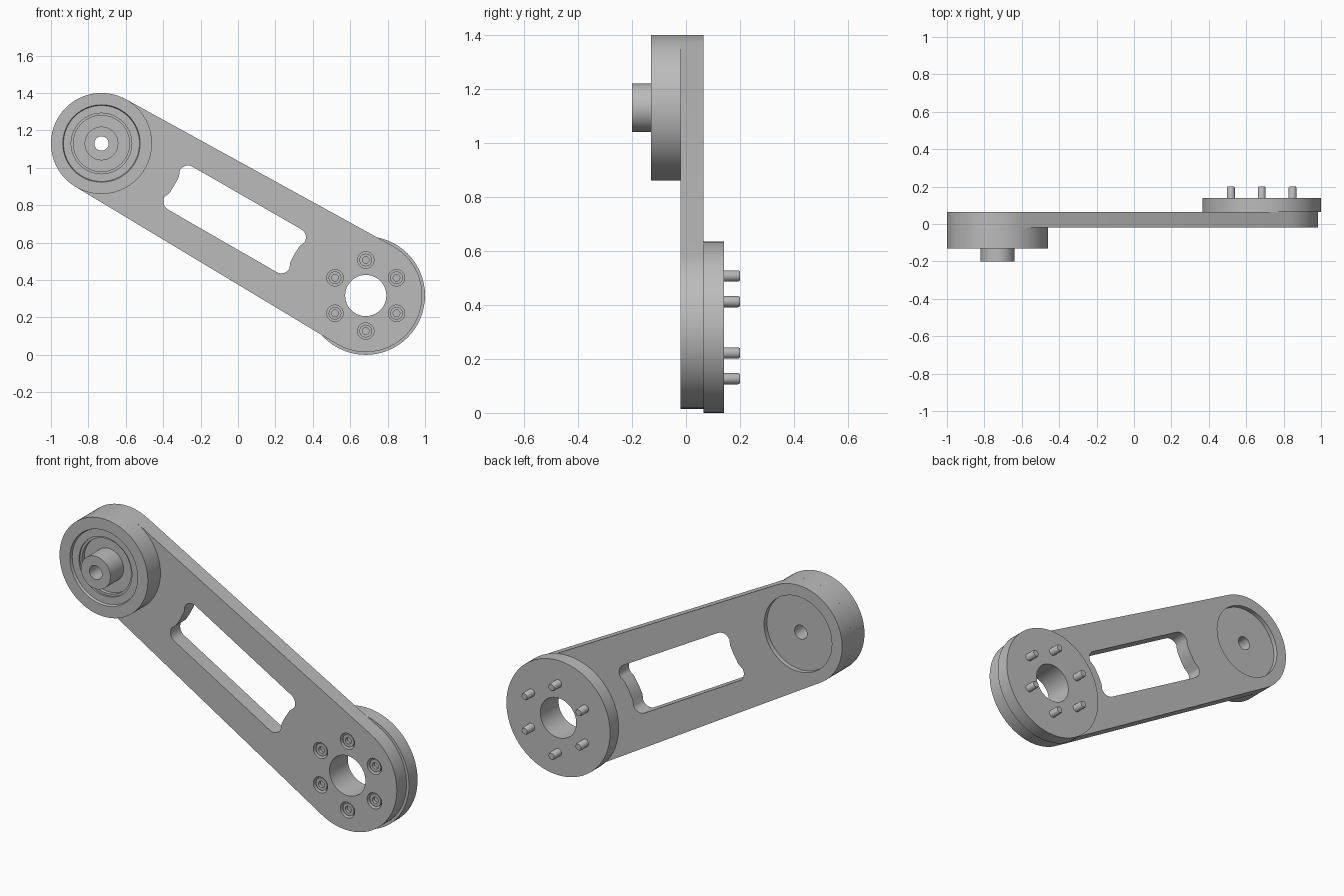
import bpy, bmesh
from math import sin, cos, acos, atan2, hypot, pi, radians

cube = bpy.data.objects.get("Cube")
if cube:
    bpy.data.objects.remove(cube, do_unlink=True)

SEGMENTS = 64
UPPER = (-0.73, 1.13)       # shaft end of the arm (x, z)
LOWER = (0.683, 0.317)      # flange end of the arm (x, z)
UPPER_R, LOWER_R = 0.27, 0.302
FRONT, BACK = -0.02, 0.065  # arm faces along y

grey = bpy.data.materials.new("plain_grey")
grey.use_nodes = True
grey.diffuse_color = (0.5, 0.5, 0.5, 1)
grey.node_tree.nodes["Principled BSDF"].inputs["Base Color"].default_value = (0.5, 0.5, 0.5, 1)


def finish(obj):
    bpy.ops.object.select_all(action='DESELECT')
    obj.select_set(True)
    bpy.context.view_layer.objects.active = obj
    bpy.ops.object.shade_smooth_by_angle(angle=radians(30))


def lathe(name, centre, profile, segments=SEGMENTS):
    """Turn (radius, y) points round an axis parallel to y."""
    bm = bmesh.new()
    rings = []
    for i in range(segments):
        a = 2 * pi * i / segments
        rings.append([bm.verts.new((centre[0] + r * cos(a), y, centre[1] + r * sin(a)))
                      for r, y in profile])
    count = len(profile)
    steps = count if profile[0][0] > 0 else count - 1
    for i in range(segments):
        here, there = rings[i], rings[(i + 1) % segments]
        for j in range(steps):
            k = (j + 1) % count
            bm.faces.new((here[j], here[k], there[k], there[j]))
    bmesh.ops.remove_doubles(bm, verts=bm.verts, dist=1e-5)
    bmesh.ops.recalc_face_normals(bm, faces=bm.faces)
    mesh = bpy.data.meshes.new(name)
    bm.to_mesh(mesh)
    bm.free()
    mesh.materials.append(grey)
    obj = bpy.data.objects.new(name, mesh)
    bpy.context.collection.objects.link(obj)
    finish(obj)
    return obj


def arc(centre, radius, start, end, steps):
    return [(centre[0] + radius * cos(start + (end - start) * i / steps),
             centre[1] + radius * sin(start + (end - start) * i / steps))
            for i in range(steps + 1)]


def circle(centre, radius, steps=SEGMENTS):
    return arc(centre, radius, 0, 2 * pi, steps)[:-1]


# Arm outline: two circles joined by their tangents
dx, dz = LOWER[0] - UPPER[0], LOWER[1] - UPPER[1]
tilt = atan2(dz, dx)
swing = acos((UPPER_R - LOWER_R) / hypot(dx, dz))
outline = (arc(LOWER, LOWER_R, tilt - swing, tilt + swing, 32)
           + arc(UPPER, UPPER_R, tilt + swing, tilt + 2 * pi - swing, 32))

# Slot: rounded corners, ends curving round the two hubs
slot_local = []
for su, sv, start in ((1, 1, 0), (-1, 1, 90), (-1, -1, 180), (1, -1, 270)):
    slot_local += arc((su * 0.335, sv * 0.082), 0.05, radians(start), radians(start + 90), 8)
    if su != sv:
        continue
    # bowed end follows the second corner of each pair
for su in (1, -1):
    bow = [(su * (0.37 + 0.9 * v * v), v) for v in (-su * 0.05, 0, su * 0.05)]
    if su == 1:
        slot_local += bow
    else:
        slot_local[18:18] = bow
middle = (-0.018, 0.724)
slot = [(middle[0] + u * cos(tilt) - v * sin(tilt),
         middle[1] + u * sin(tilt) + v * cos(tilt)) for u, v in slot_local]

screw_spots = [(LOWER[0] + 0.19 * cos(a), LOWER[1] + 0.19 * sin(a))
               for a in (radians(30 + 60 * i) for i in range(6))]

# Arm plate, extruded from its outline with holes
curve = bpy.data.curves.new("arm_plate", 'CURVE')
curve.dimensions = '2D'
curve.fill_mode = 'BOTH'
curve.extrude = (BACK - FRONT) / 2
loops = [outline, slot, circle(UPPER, 0.207), circle(LOWER, 0.11)]
loops += [circle(spot, 0.044, 24) for spot in screw_spots]
for loop in loops:
    spline = curve.splines.new('POLY')
    spline.points.add(len(loop) - 1)
    for point, (x, z) in zip(spline.points, loop):
        point.co = (x, z, 0, 1)
    spline.use_cyclic_u = True
curve.materials.append(grey)
arm = bpy.data.objects.new("arm_plate", curve)
bpy.context.collection.objects.link(arm)
arm.rotation_euler = (pi / 2, 0, 0)
arm.location.y = (FRONT + BACK) / 2
bpy.ops.object.select_all(action='DESELECT')
arm.select_set(True)
bpy.context.view_layer.objects.active = arm
bpy.ops.object.convert(target='MESH')
arm = bpy.context.view_layer.objects.active
bm = bmesh.new()
bm.from_mesh(arm.data)
bmesh.ops.remove_doubles(bm, verts=bm.verts, dist=1e-5)
bmesh.ops.recalc_face_normals(bm, faces=bm.faces)
bm.to_mesh(arm.data)
bm.free()
finish(arm)

# Hub with stepped front recess, hollow shaft and shallow back recess
lathe("shaft_hub", UPPER, [
    (0.038, -0.2), (0.09, -0.2), (0.09, -0.085), (0.15, -0.085), (0.15, -0.105),
    (0.162, -0.105), (0.162, -0.115), (0.203, -0.115), (0.207, -0.13),
    (UPPER_R, -0.13), (UPPER_R, FRONT), (0.207, FRONT), (0.207, 0.04), (0.038, 0.04)])

# Flange disc behind the lower end
lathe("flange_disc", LOWER, [(0.11, BACK), (0.317, BACK), (0.317, 0.14), (0.11, 0.14)])

# Socket screws sunk in the arm, tips standing out of the flange
for number, spot in enumerate(screw_spots, 1):
    lathe(f"screw_{number}", spot, [
        (0, 0.005), (0.018, 0.005), (0.018, -0.012), (0.034, -0.012), (0.034, 0.02),
        (0.044, 0.02), (0.044, BACK), (0.021, BACK), (0.021, 0.193), (0.017, 0.2),
        (0, 0.2)], 24)
